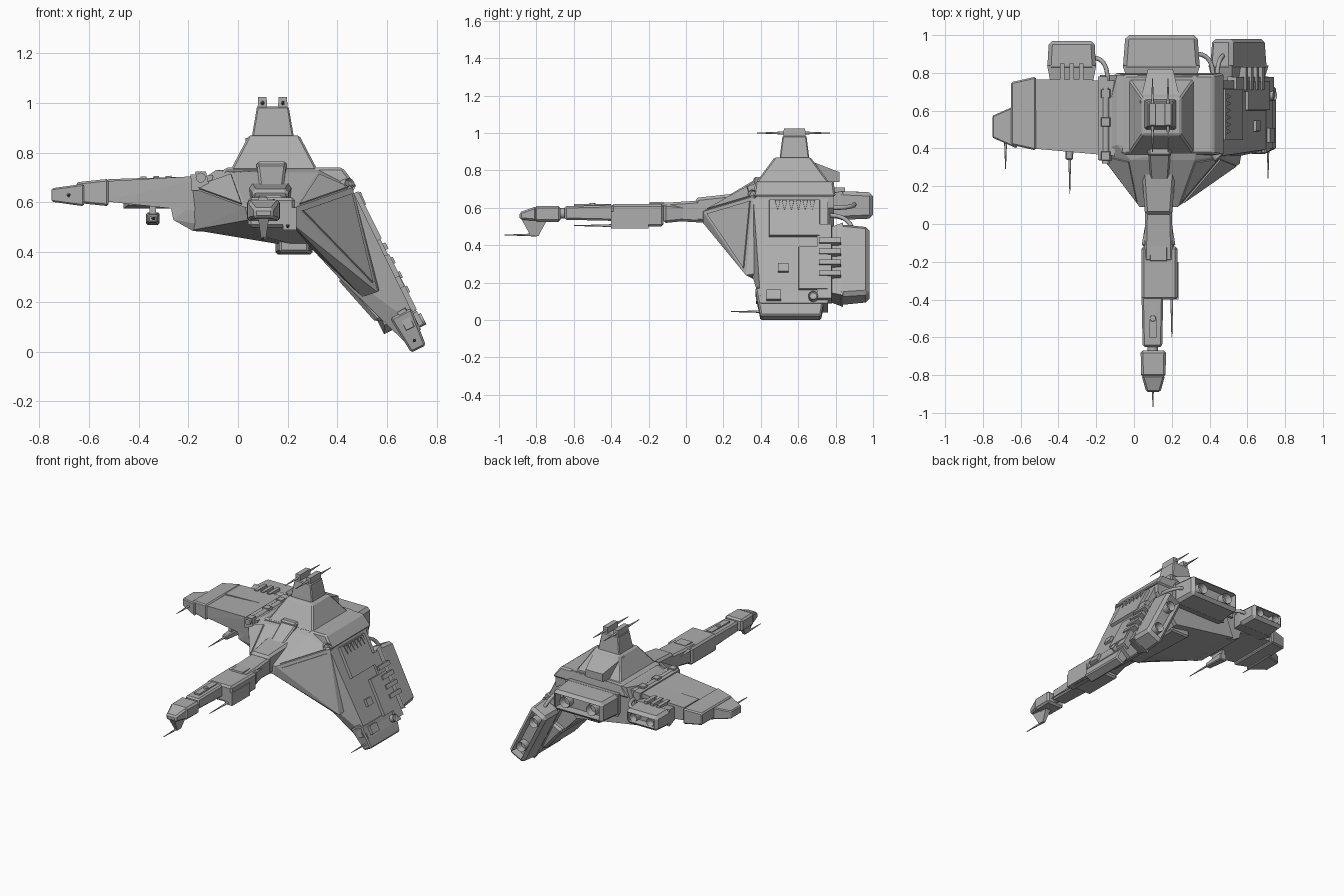
import bpy, bmesh
from mathutils import Matrix, Vector

if "Cube" in bpy.data.objects:
    bpy.data.objects.remove(bpy.data.objects["Cube"])

GREY = (.42, .42, .42, 1)
mat = bpy.data.materials.new("hull grey")
mat.use_nodes = True
mat.diffuse_color = GREY
mat.node_tree.nodes["Principled BSDF"].inputs["Base Color"].default_value = GREY


def finish(name, bm, frame=None, smooth=False):
    if frame:
        bm.transform(frame)
    bmesh.ops.recalc_face_normals(bm, faces=bm.faces)
    mesh = bpy.data.meshes.new(name)
    bm.to_mesh(mesh)
    bm.free()
    mesh.materials.append(mat)
    part = bpy.data.objects.new(name, mesh)
    bpy.context.collection.objects.link(part)
    if smooth:
        bpy.ops.object.select_all(action="DESELECT")
        part.select_set(True)
        bpy.context.view_layer.objects.active = part
        bpy.ops.object.shade_smooth_by_angle()


def wrap(name, points):
    """Faceted solid stretched round a few corner points."""
    bm = bmesh.new()
    for point in points:
        bm.verts.new(point)
    bmesh.ops.convex_hull(bm, input=bm.verts)
    loose = [v for v in bm.verts if not v.link_faces]
    bmesh.ops.delete(bm, geom=loose, context="VERTS")
    bmesh.ops.dissolve_limit(bm, angle_limit=.02, verts=bm.verts, edges=bm.edges)
    finish(name, bm)


def ribbed(name, ribs, rear, corners=()):
    """Solid wrapped round fore-and-aft ribs (x, z and front y) and extra corners."""
    wrap(name, [(x, y, z) for x, z, front in ribs for y in (front, rear)] + list(corners))


def block(name, x, y, z, taper=(1, 1), axis="y", rise=0, chamfer=0, recess=0, frame=None):
    """Box whose second end along the axis can be tapered, lifted or hollowed."""
    bm = bmesh.new()
    bmesh.ops.create_cube(bm, size=1)
    main = "xyz".index(axis)
    cross = [i for i in range(3) if i != main]
    for v in bm.verts:
        far = v.co[main] > 0
        if far:
            for i, scale in zip(cross, taper):
                v.co[i] *= scale
        for i, (start, end) in enumerate((x, y, z)):
            v.co[i] = (start + end) / 2 + v.co[i] * (end - start)
        if far:
            v.co.z += rise
    bmesh.ops.recalc_face_normals(bm, faces=bm.faces)
    if chamfer:
        bmesh.ops.bevel(bm, geom=bm.edges[:], offset=chamfer, segments=1, affect="EDGES")
    if recess:
        cap = max(bm.faces, key=lambda face: face.calc_center_median()[main])
        bmesh.ops.inset_region(bm, faces=[cap], thickness=.008)
        for v in cap.verts:
            v.co[main] -= recess
    finish(name, bm, frame)


def rod(name, start, end, radius, tip=None, bore=0, frame=None, sides=16):
    """Round bar, optionally tapered or bored out at its far end."""
    start, end = Vector(start), Vector(end)
    tip = radius if tip is None else tip
    line = end - start
    bm = bmesh.new()
    bmesh.ops.create_cone(bm, cap_ends=True, segments=sides, radius1=radius, radius2=tip, depth=line.length)
    if bore:
        cap = max(bm.faces, key=lambda face: face.calc_center_median().z)
        bmesh.ops.inset_region(bm, faces=[cap], thickness=tip / 4)
        bmesh.ops.translate(bm, verts=cap.verts, vec=(0, 0, -bore))
    turn = line.to_track_quat("Z", "Y").to_matrix().to_4x4()
    bm.transform(Matrix.Translation((start + end) / 2) @ turn)
    finish(name, bm, frame, smooth=True)


def gun(name, x, z, breech, muzzle):
    rod(name, (x, breech, z), (x, muzzle, z), radius=.008, tip=.002)


def plate(name, corners, shrink=.15, depth=.008):
    """Raised armour panel lying on a flat facet."""
    corners = [Vector(c) for c in corners]
    middle = sum(corners, Vector()) / len(corners)
    normal = (corners[1] - corners[0]).cross(corners[2] - corners[0]).normalized()
    wrap(name, [c.lerp(middle, shrink) + normal * d for c in corners for d in (-depth, depth)])


def pipe(name, start, end):
    """Hose leaving an engine sideways and bending forward into the hull."""
    curve = bpy.data.curves.new(name, "CURVE")
    curve.dimensions = "3D"
    curve.bevel_depth = .012
    curve.bevel_resolution = 2
    spline = curve.splines.new("NURBS")
    spline.points.add(2)
    for knot, place in zip(spline.points, (start, (end[0], start[1], end[2]), end)):
        knot.co = (*place, 1)
    spline.use_endpoint_u = True
    spline.order_u = 3
    curve.materials.append(mat)
    bpy.context.collection.objects.link(bpy.data.objects.new(name, curve))


def wing_frame(origin, out, normal):
    axes = Matrix((out, (0, 1, 0), normal)).transposed().to_4x4()
    return Matrix.Translation(origin) @ axes


# Wing axes: x runs out along the wing, z is the outer face
LEFT = wing_frame((.46, 0, .66), (.447, 0, -.894), (.894, 0, .447))
RIGHT = wing_frame((-.12, 0, .7), (-1, 0, -.03), (-.03, 0, 1))
REAR = .79
DECK = .74

# Corners shared by the hull and its armour panels
nose_right, nose_left = (.03, .09, .58), (.23, .09, .58)
brow_right, brow_left = (-.02, .34, .72), (.32, .34, .72)
side_right, side_left = (-.19, .38, .66), (.46, .36, .66)
elbow = (.56, .32, .24)
chin = (.21, .09, .52)

# Central hull
ribs = [(-.09, .73, .42), (.33, DECK, .4), (.46, .6, .4), (-.18, .49, .4), (.3, .41, .3), (.12, .46, .2)]
ribbed("hull", ribs, REAR, [nose_right, nose_left, brow_right, brow_left, side_right, side_left,
                            chin, (.04, .09, .53), (.46, REAR, .66)])
block("shoulder_deck", x=(-.11, .48), y=(.36, .8), z=(.66, DECK), taper=(.8, .95), axis="z", chamfer=.01)
block("belly_keel", x=(.15, .3), y=(.74, .25), z=(.39, .48), taper=(.8, .8), chamfer=.01)
plate("nose_panel_right", (nose_right, brow_right, side_right))
plate("nose_panel_left", (nose_left, brow_left, side_left))
rod("shoulder_drum", (.4, .4, .66), (.45, .35, .67), radius=.028, bore=.01)

# Command tower
block("tower_base", x=(-.03, .32), y=(.37, .77), z=(.73, .87), taper=(.58, .48), axis="z", chamfer=.008)
block("tower_top", x=(.055, .225), y=(.5, .66), z=(.86, .985), taper=(.75, .8), axis="z", chamfer=.006)
block("tower_back_ramp", x=(.03, .25), y=(.64, .82), z=(.73, .86), taper=(.6, .4), rise=-.03)
for side, x in (("right", .098), ("left", .18)):
    block(f"tower_prong_{side}", x=(x - .02, x + .02), y=(.52, .64), z=(.96, 1.025), taper=(.85, .95), axis="z")
    gun(f"tower_front_gun_{side}", x, z=1, breech=.52, muzzle=.38)
    gun(f"tower_back_gun_{side}", x, z=1, breech=.63, muzzle=.77)

# Bridge and neck
block("bridge_slope", x=(.09, .18), y=(.2, .38), z=(.57, .65), taper=(1.3, 1.2), rise=.1, chamfer=.008)
block("bridge_roof", x=(.075, .195), y=(.36, .46), z=(.68, .765), chamfer=.01)
block("neck_root", x=(.04, .22), y=(.3, .05), z=(.5, .68), taper=(.8, .7), chamfer=.015)
block("neck_shaft", x=(.06, .2), y=(.1, -.2), z=(.52, .64), taper=(1.1, .7), chamfer=.012)
block("neck_flare", x=(.06, .2), y=(0, -.12), z=(.53, .61), taper=(1.3, 1.3), chamfer=.012)
block("neck_box", x=(.04, .23), y=(-.12, -.4), z=(.5, .62), chamfer=.012)
block("neck_cheek", x=(.18, .235), y=(-.4, -.2), z=(.49, .58))
for name, y in (("rear", 0), ("front", -.15)):
    block(f"neck_hatch_{name}", x=(.08, .18), y=(y - .05, y + .04), z=(.6, .63), taper=(.85, .85), axis="z")
block("neck_front", x=(.04, .155), y=(-.38, -.65), z=(.53, .615), taper=(.9, .85), chamfer=.01)
block("neck_rail", x=(.08, .12), y=(-.4, -.6), z=(.59, .62))
rod("neck_dome", (.1, -.5, .59), (.1, -.5, .625), radius=.025, tip=.015)
rod("neck_joint", (.1, -.64, .57), (.1, -.7, .57), radius=.028)
gun("neck_gun", x=.2, z=.505, breech=-.38, muzzle=-.6)

# Head
block("head", x=(.035, .17), y=(-.67, -.81), z=(.525, .61), taper=(.95, 1), chamfer=.012)
block("head_snout", x=(.04, .165), y=(-.8, -.89), z=(.53, .608), taper=(.6, .5), rise=-.012, chamfer=.01)
block("head_chin", x=(.08, .125), y=(-.88, -.74), z=(.54, .45), taper=(.4, .3), axis="z")
gun("head_gun", x=.1, z=.455, breech=-.8, muzzle=-.97)

# Drooping left wing: forward flank, then the outer blade
ribs = [(.46, .62, .38), (.57, .25, .38), (.5, .22, .36), (.3, .41, .3)]
ribbed("left_flank", ribs, .6, [nose_left, chin, elbow, side_left])
ribs = [(.46, .65, .36), (.735, .09, .4), (.3, .41, .3), (.43, .27, .35), (.67, .04, .42)]
ribbed("left_wing", ribs, .76)
plate("left_flank_panel", (nose_left, elbow, side_left))
for name, x, y, top in (("upper", (.02, .24), (.44, .72), .014), ("lower", (.3, .56), (.6, .76), .012),
                        ("step", (.16, .62), (.7, .78), .008), ("hatch", (.4, .45), (.49, .55), .01),
                        ("end_hatch", (.56, .62), (.43, .51), .01)):
    block(f"left_wing_{name}", x, y, z=(-.04, top), taper=(.96, .96), axis="z", frame=LEFT)
for i in range(6):
    y = .49 + i * .037
    block("left_wing_tooth", x=(.03, .085), y=(y - .014, y + .014), z=(0, .022), taper=(.1, .7),
          axis="x", frame=LEFT)
block("left_wing_tip", x=(.54, .7), y=(.37, .75), z=(-.1, -.005), taper=(.85, .7), axis="x", chamfer=.008, frame=LEFT)
block("left_tip_front_panel", x=(.52, .62), y=(.42, .375), z=(-.07, -.02), taper=(.8, .7), frame=LEFT)
rod("left_tip_drum", (.6, .68, -.02), (.6, .68, .02), radius=.025, bore=.01, frame=LEFT)
gun("left_tip_gun", x=.71, z=.045, breech=.44, muzzle=.24)
block("left_under_pod", x=(.3, .53), y=(.42, .8), z=(-.22, -.06), taper=(.9, .6), axis="x", rise=.03,
      chamfer=.015, frame=LEFT)

# Level right wing
ribs = [(-.1, .71, .36), (-.12, .56, .37), (-.27, .575, .38), (-.54, .685, .4), (-.54, .605, .4)]
ribbed("right_wing", ribs, rear=.76)
ribs = [(-.1, .66, .37), (-.27, .58, .38), (-.26, .53, .38), (-.18, .485, .4), (.1, .47, .4)]
ribbed("right_wing_root", ribs, rear=.76)
block("right_wing_root_plate", x=(.02, .07), y=(.34, .78), z=(-.05, .015), frame=RIGHT)
block("right_wing_upper_plate", x=(.1, .4), y=(.6, .765), z=(-.03, .006), frame=RIGHT)
rod("right_hinge", (-.15, .32, .7), (-.15, .72, .7), radius=.02)
for y in (.36, .54, .69):
    block("hinge_clamp", x=(-.185, -.115), y=(y - .025, y + .025), z=(.66, .725), taper=(.6, .9), axis="z")
block("right_wing_end", x=(-.52, -.65), y=(.39, .78), z=(.585, .695), taper=(.85, .75), axis="x", chamfer=.008)
block("right_wing_tip", x=(-.62, -.75), y=(.4, .63), z=(.585, .675), taper=(.5, .6), axis="x", chamfer=.006)
gun("right_tip_gun", x=-.68, z=.63, breech=.44, muzzle=.29)
block("under_gun_pod", x=(-.37, -.315), y=(.5, .34), z=(.51, .56), taper=(.7, .6), chamfer=.006)
block("under_gun_pylon", x=(-.355, -.33), y=(.4, .5), z=(.54, .63))
gun("under_gun_barrel", x=-.34, z=.537, breech=.36, muzzle=.16)

# Engines: collar, hollow casing and two nozzles for each
for name, x, z, end, frame in (("main", (-.06, .35), (.535, .69), 1, None),
                               ("right", (-.46, -.2), (.575, .69), .97, None),
                               ("left", (.15, .585), (-.15, -.01), .98, LEFT)):
    block(f"{name}_engine_collar", x, y=(.84, .74), z=z, taper=(.85, .75), frame=frame)
    block(f"{name}_engine", x, y=(.81, end), z=z, taper=(.93, .9), chamfer=.02, recess=.05, frame=frame)
    for share in (.25, .75):
        u = x[0] + (x[1] - x[0]) * share
        w = sum(z) / 2
        size = (z[1] - z[0]) * .27
        rod(f"{name}_nozzle", (u, end - .07, w), (u, end - .005, w), size, size * .9, bore=.05,
            frame=frame, sides=24)

# Clamp ribs and feed pipes joining engines to wings
for i in range(3):
    x = .16 + i * .05
    block("right_engine_rib", x=(x - .012, x + .012), y=(.74, .85), z=(-.04, .012), frame=RIGHT)
for i in range(4):
    x = .27 + i * .065
    block("left_engine_rib", x=(x - .014, x + .014), y=(.71, .83), z=(-.05, .02), frame=LEFT)
pipe("right_feed_pipe", (-.22, .88, .64), (-.14, .76, .66))
pipe("left_feed_pipe", (.33, .9, .62), (.42, .77, .6))
pipe("left_wing_pipe", (.5, .9, .42), (.44, .77, .56))
